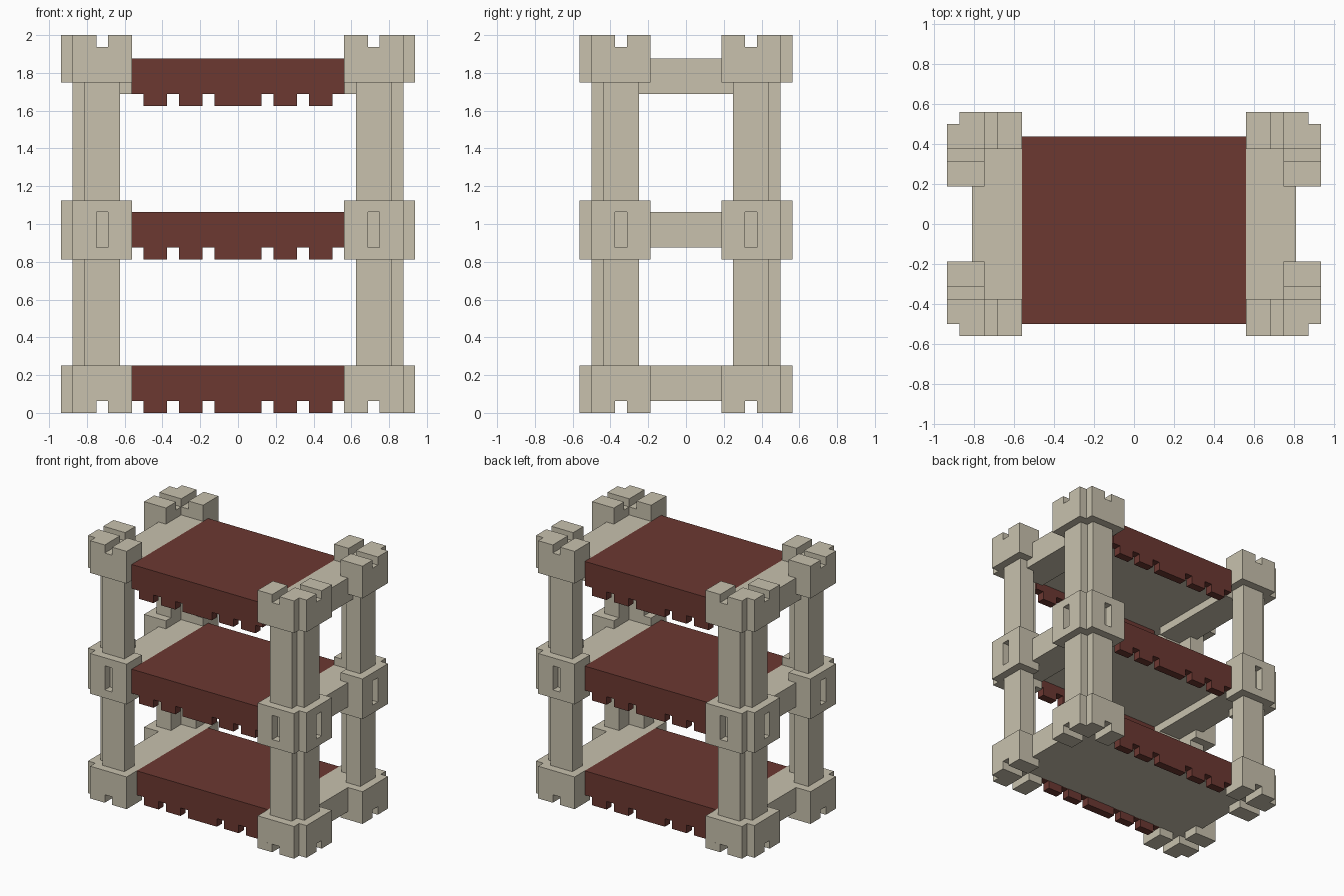
import bpy
import bmesh

U = 1 / 16  # modelling grid step

cube = bpy.data.objects.get("Cube")
if cube:
    bpy.data.objects.remove(cube, do_unlink=True)


def material(name, color):
    mat = bpy.data.materials.new(name)
    mat.use_nodes = True
    mat.diffuse_color = (*color, 1)
    mat.node_tree.nodes["Principled BSDF"].inputs["Base Color"].default_value = (*color, 1)
    return mat


stone = material("pale stone", (0.578, 0.535, 0.42))
cloth = material("dark red cloth", (0.15, 0.04, 0.031))


def rect(x0, x1, y0, y1):
    return [(x0, y0), (x1, y0), (x1, y1), (x0, y1)]


def prism(bm, outline, z0, z1):
    """Extrude a flat outline from z0 to z1."""
    face = bm.faces.new([bm.verts.new((x, y, z0)) for x, y in outline])
    new = bmesh.ops.extrude_face_region(bm, geom=[face], use_keep_orig=True)["geom"]
    top = [v for v in new if isinstance(v, bmesh.types.BMVert)]
    bmesh.ops.translate(bm, verts=top, vec=(0, 0, z1 - z0))


def build(name, parts, mat):
    """Make one object from (outline, z0, z1) prisms in grid steps."""
    bm = bmesh.new()
    for outline, z0, z1 in parts:
        prism(bm, outline, z0, z1)
    bmesh.ops.scale(bm, verts=bm.verts, vec=(U, U, U))
    bmesh.ops.recalc_face_normals(bm, faces=bm.faces)
    mesh = bpy.data.meshes.new(name)
    bm.to_mesh(mesh)
    bm.free()
    mesh.materials.append(mat)
    obj = bpy.data.objects.new(name, mesh)
    bpy.context.collection.objects.link(obj)


# Corner outlines, measured inward from the outer corner
post = [(2, 2), (2, 1), (5, 1), (5, 3), (3, 3), (3, 5), (1, 5), (1, 2)]
collar = [(1, 1), (1, 0), (6, 0), (6, 3), (3, 3), (3, 6), (0, 6), (0, 1)]
slotted = [(1, 1), (1, 0), (3, 0), (3, 1), (4, 1), (4, 0), (6, 0), (6, 3),
           (3, 3), (3, 6), (0, 6), (0, 4), (1, 4), (1, 3), (0, 3), (0, 1)]
merlons = [[(1, 1), (1, 0), (3, 0), (3, 3), (0, 3), (0, 1)],
           rect(4, 6, 0, 3), rect(0, 3, 4, 6)]

# Four corner columns: foot, post, slotted collar, post, crown
for side, sx in (("left", 1), ("right", -1)):
    for end, sy in (("front", -1), ("back", 1)):
        def corner(outline):
            return [(sx * (15 - u), sy * (9 - v)) for u, v in outline]
        where = f"{end}_{side}"
        build(f"{where}_foot",
              [(corner(m), 0, 1) for m in merlons] + [(corner(collar), 1, 4)], stone)
        build(f"{where}_post", [(corner(post), 4, 13), (corner(post), 18, 28)], stone)
        build(f"{where}_collar", [(corner(collar), 13, 14), (corner(slotted), 14, 17),
                                  (corner(collar), 17, 18)], stone)
        build(f"{where}_crown",
              [(corner(collar), 28, 31)] + [(corner(m), 31, 32) for m in merlons], stone)

# Shelves: side rails, stone underside and draped cloth with hanging tabs
tabs = [(-8, -6), (-5, -3), (-2, 2), (3, 5), (6, 8)]
for level, z, front, recess in (("lower", 1, -7, 0), ("middle", 14, -8, 1),
                                ("upper", 27, -8, 1)):
    for side, sx in (("left", 1), ("right", -1)):
        build(f"{level}_{side}_rail", [(rect(sx * 9, sx * 13, -6, 6), z, z + 3)], stone)
    build(f"{level}_shelf_underside",
          [(rect(-9, 9, front + 1, 6), z + recess, z + 2)], stone)
    drape = [(rect(-9, 9, front, 7), z + 2, z + 3)]
    for y in (front, 6):
        drape.append((rect(-9, 9, y, y + 1), z, z + 2))
        drape += [(rect(a, b, y, y + 1), z - 1, z) for a, b in tabs]
    build(f"{level}_shelf_cloth", drape, cloth)
